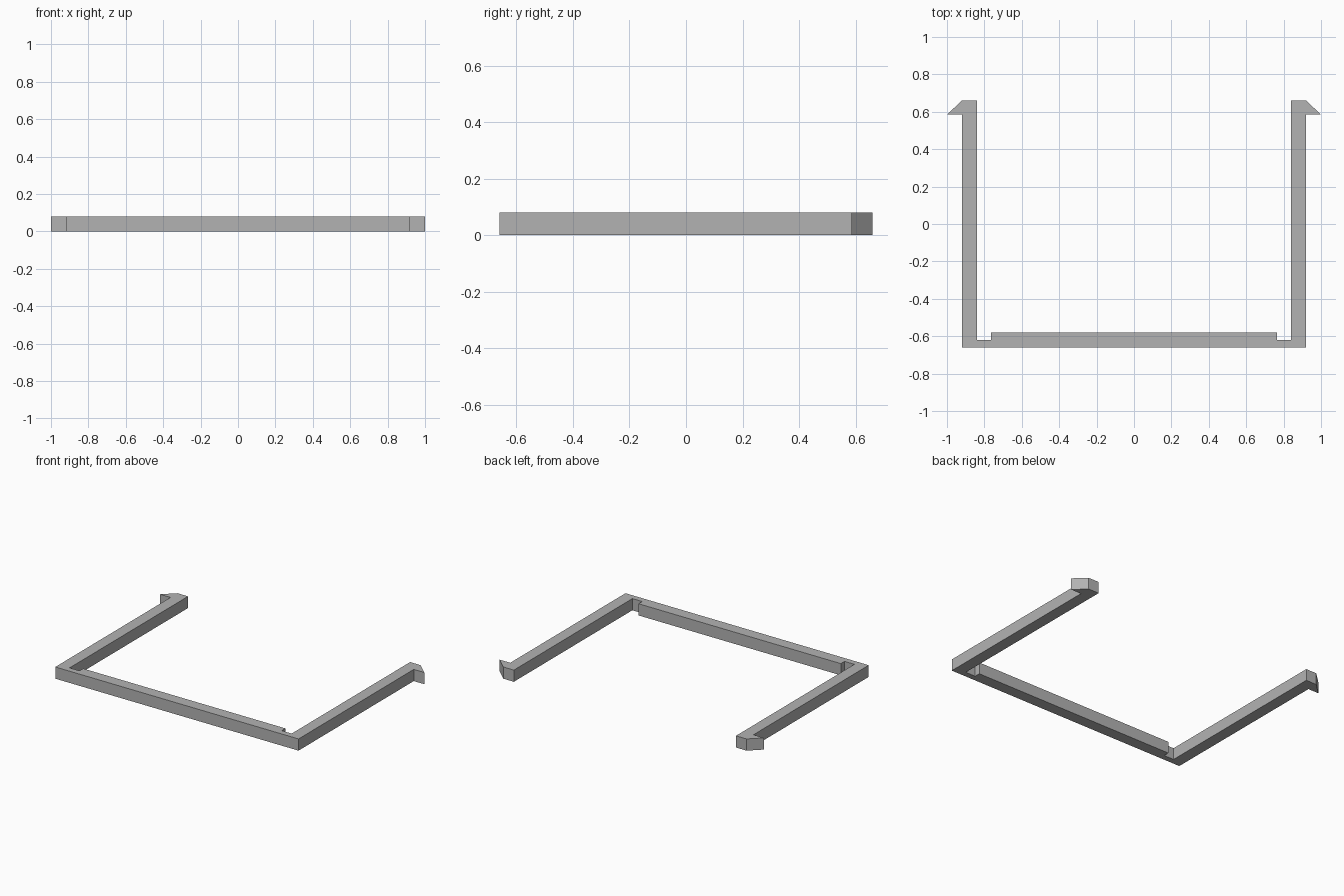
import bpy
import bmesh

cube = bpy.data.objects.get("Cube")
if cube:
    bpy.data.objects.remove(cube, do_unlink=True)

HEIGHT = 0.08

# Plain grey material
grey = bpy.data.materials.new("plain grey")
grey.use_nodes = True
colour = (0.45, 0.45, 0.45, 1)
grey.diffuse_color = colour
grey.node_tree.nodes["Principled BSDF"].inputs["Base Color"].default_value = colour

# Left half of the outline: front bar, arm with barbed tip, relief notch, thick bar
half = [(0.92, -0.66), (0.92, 0.585), (1.0, 0.585), (0.92, 0.66), (0.84, 0.66),
        (0.84, -0.62), (0.765, -0.62), (0.765, -0.58)]
outline = half + [(-x, y) for x, y in reversed(half)]

# Extrude the mirrored outline into one solid clip
bm = bmesh.new()
base = bm.faces.new([bm.verts.new((x, y, 0)) for x, y in outline])
top = bmesh.ops.extrude_face_region(bm, geom=[base])["geom"]
bmesh.ops.translate(bm, vec=(0, 0, HEIGHT),
                    verts=[v for v in top if isinstance(v, bmesh.types.BMVert)])
bmesh.ops.recalc_face_normals(bm, faces=bm.faces)

mesh = bpy.data.meshes.new("clip_frame")
bm.to_mesh(mesh)
bm.free()
mesh.materials.append(grey)
clip = bpy.data.objects.new("clip_frame", mesh)
bpy.context.collection.objects.link(clip)
